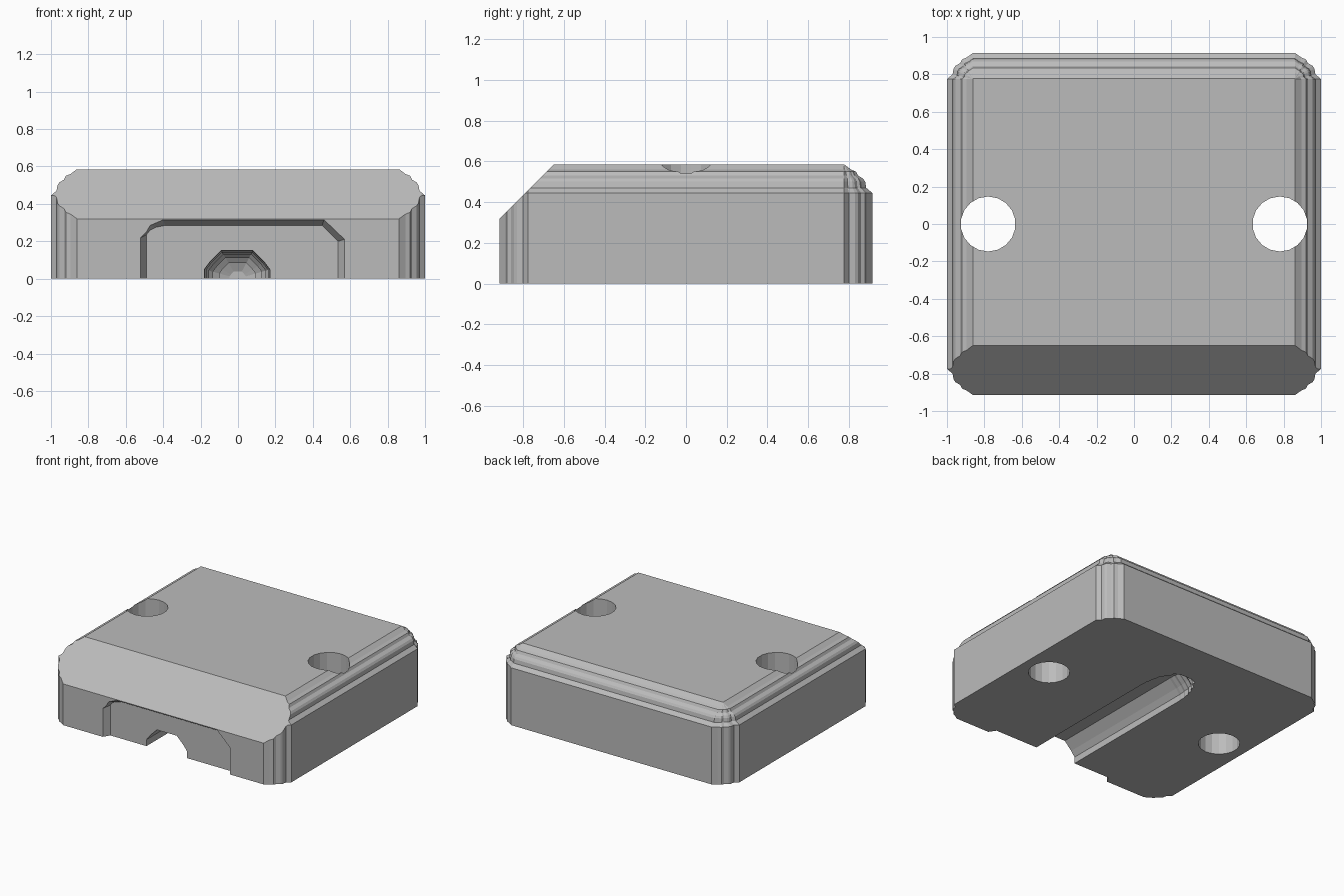
import bpy, bmesh, math
from mathutils import Vector

if "Cube" in bpy.data.objects:
    bpy.data.objects.remove(bpy.data.objects["Cube"], do_unlink=True)

HX, HY, HEIGHT, R = 1.0, 0.915, 0.585, 0.14

grey = bpy.data.materials.new("plain_grey")
grey.use_nodes = True
grey.diffuse_color = (0.5, 0.5, 0.5, 1)
grey.node_tree.nodes["Principled BSDF"].inputs["Base Color"].default_value = (0.5, 0.5, 0.5, 1)


def loft(bm, rings):
    """Skin a list of closed rings and cap both ends."""
    loops = [[bm.verts.new(p) for p in ring] for ring in rings]
    n = len(loops[0])
    for a, b in zip(loops, loops[1:]):
        for i in range(n):
            j = (i + 1) % n
            bm.faces.new((a[i], a[j], b[j], b[i]))
    bm.faces.new(loops[0])
    bm.faces.new(loops[-1])


def finish(bm, name):
    bmesh.ops.remove_doubles(bm, verts=bm.verts, dist=0.0005)
    bmesh.ops.recalc_face_normals(bm, faces=bm.faces)
    mesh = bpy.data.meshes.new(name)
    bm.to_mesh(mesh)
    bm.free()
    mesh.materials.append(grey)
    ob = bpy.data.objects.new(name, mesh)
    bpy.context.collection.objects.link(ob)
    return ob


# Stepped edge profile: (inset from wall, drop from top)
edge = [(0, .14), (.03, .115), (.035, .085), (.045, .07),
        (.07, .055), (.08, .035), (.105, .025), (.14, 0)]


def outline(inset, z):
    """Plan of the block, its stepped corners shrinking with the inset."""
    k = (R - inset) / R
    corner = [((R - a) * k, (R - b) * k) for a, b in edge]
    ring = []
    for sx, sy in ((1, 1), (-1, 1), (-1, -1), (1, -1)):
        pts = corner if sx * sy > 0 else corner[::-1]
        ring += [(sx * (HX - R + x), sy * (HY - R + y), z) for x, y in pts]
    return ring


# Block with stepped upper edges and a sloping front
bm = bmesh.new()
loft(bm, [outline(0, 0)] + [outline(min(d, R - .002), HEIGHT - h) for d, h in edge])
cut = bmesh.ops.bisect_plane(bm, geom=bm.verts[:] + bm.edges[:] + bm.faces[:],
                             plane_co=Vector((0, -HY, .32)), plane_no=Vector((0, -1, 1)),
                             clear_outer=True)
rim = [e for e in cut["geom_cut"] if isinstance(e, bmesh.types.BMEdge)]
bmesh.ops.contextual_create(bm, geom=rim)
block = finish(bm, "block")


def carve(cutter):
    mod = block.modifiers.new(cutter.name, "BOOLEAN")
    mod.operation, mod.solver, mod.object = "DIFFERENCE", "EXACT", cutter
    bpy.context.view_layer.objects.active = block
    bpy.ops.object.modifier_apply(modifier=mod.name)
    cutter.hide_render = True
    bpy.data.objects.remove(cutter, do_unlink=True)


# Shallow arched recess with sloping sides in the front wall
arch_outer = [(-.52, -.1), (-.52, .22), (-.49, .25), (-.47, .285), (-.4, .315),
              (.46, .315), (.57, .21), (.57, -.1)]
arch_inner = [(-.49, -.1), (-.49, .235), (-.47, .26), (-.44, .275), (-.39, .285),
              (.45, .285), (.535, .2), (.535, -.1)]
bm = bmesh.new()
loft(bm, [[(x, y, z) for x, z in arch] for y, arch in
          ((-1.1, arch_outer), (-HY, arch_outer), (-HY + .05, arch_inner))])
carve(finish(bm, "front_recess"))

# Cable groove under the block, with a stepped bullet-shaped end
groove = [(-.18, -.1), (-.18, .05), (-.15, .09), (-.09, .15),
          (.08, .15), (.14, .09), (.17, .05), (.17, -.1)]
rings = [[(x, -1.1, z) for x, z in groove]]
steps = 6
for i in range(steps):
    t = i / steps
    s = math.sqrt(1 - t * t)
    for y in (.25 + .32 * t, .25 + .32 * (t + .6 / steps)):
        rings.append([(x * s, y, z * s if z > 0 else z) for x, z in groove])
rings.append([(x * .25, .57, z * .25 if z > 0 else z) for x, z in groove])
bm = bmesh.new()
loft(bm, rings)
carve(finish(bm, "groove"))

# Screw holes through both sides
for side in (-1, 1):
    bm = bmesh.new()
    bmesh.ops.create_cone(bm, cap_ends=True, segments=18, radius1=.147, radius2=.147, depth=2)
    bmesh.ops.translate(bm, verts=bm.verts, vec=(side * .78, 0, .3))
    carve(finish(bm, "screw_hole"))
